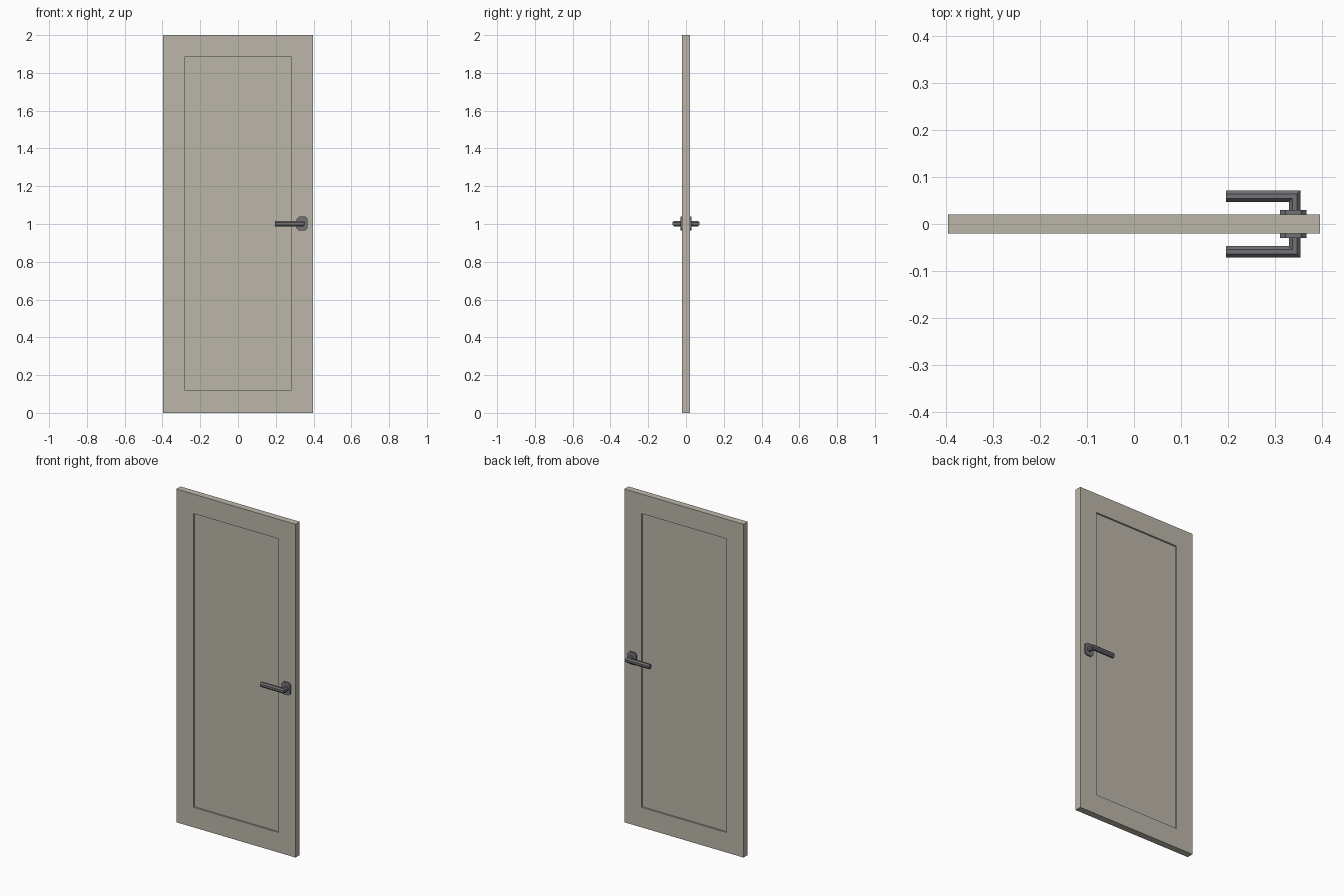
import bpy, bmesh, math

if "Cube" in bpy.data.objects:
    bpy.data.objects.remove(bpy.data.objects["Cube"])


def material(name, rgb):
    m = bpy.data.materials.new(name)
    m.diffuse_color = (*rgb, 1)
    m.use_nodes = True
    m.node_tree.nodes["Principled BSDF"].inputs["Base Color"].default_value = m.diffuse_color
    return m


BEIGE = material("warm grey paint", (0.50, 0.47, 0.40))
METAL = material("dark grey metal", (0.17, 0.17, 0.185))


def finish(bm, name, mat, mirror=False):
    bmesh.ops.recalc_face_normals(bm, faces=bm.faces)
    me = bpy.data.meshes.new(name)
    bm.to_mesh(me)
    bm.free()
    me.materials.append(mat)
    ob = bpy.data.objects.new(name, me)
    bpy.context.collection.objects.link(ob)
    if mirror:
        mod = ob.modifiers.new("both_sides", 'MIRROR')
        mod.use_axis = (False, True, False)
    return ob


def loft(bm, rings):
    """Skin a list of equal closed rings and cap both ends."""
    vs = [[bm.verts.new(p) for p in r] for r in rings]
    n = len(vs[0])
    for a, b in zip(vs, vs[1:]):
        for i in range(n):
            bm.faces.new((a[i], a[(i + 1) % n], b[(i + 1) % n], b[i]))
    bm.faces.new(vs[0])
    bm.faces.new(vs[-1])


# door slab with a recessed panel on both faces
W, T = 0.396, 0.02
bm = bmesh.new()
bmesh.ops.create_cube(bm, size=1)
for v in bm.verts:
    v.co = (v.co.x * 2 * W, v.co.y * 2 * T, v.co.z * 2 + 1)
bm.normal_update()
faces = [f for f in bm.faces if abs(f.normal.y) > 0.9]
bmesh.ops.inset_individual(bm, faces=faces, thickness=0.1)
for f in faces:
    for v in f.verts:
        v.co.x = math.copysign(0.283, v.co.x)
        v.co.z = 1.883 if v.co.z > 1 else 0.12
for f in faces:
    new = bmesh.ops.extrude_discrete_faces(bm, faces=[f])["faces"][0]
    for v in new.verts:
        v.co.y *= 0.5
finish(bm, "door_panel", BEIGE)

# handle backplate: rectangle with cut corners, one on each side
X, Z = 0.339, 1.002
bm = bmesh.new()
hx, hz, c = 0.0285, 0.037, 0.012
outline = []
for sx, sz in ((1, 1), (-1, 1), (-1, -1), (1, -1)):
    pair = [(sx * hx, sz * (hz - c)), (sx * (hx - c), sz * hz)]
    outline += pair if sx * sz > 0 else pair[::-1]
loft(bm, [[(X + a, y, Z + b) for a, b in outline] for y in (0.018, 0.0295)])
finish(bm, "handle_backplate", METAL, True)

# lever: octagonal bar with one mitred bend
bm = bmesh.new()
NX, LY, END = 0.342, 0.059, 0.196
k = 1 / math.cos(math.pi / 8)
sec = [(0.0125 * k * math.cos((i + 0.5) * math.pi / 4),
        0.0145 * k * math.sin((i + 0.5) * math.pi / 4)) for i in range(8)]
loft(bm, [[(NX + a, 0.025, Z + b) for a, b in sec],
          [(NX + a, LY + a, Z + b) for a, b in sec],
          [(END, LY + a, Z + b) for a, b in sec]])
finish(bm, "handle_lever", METAL, True)
